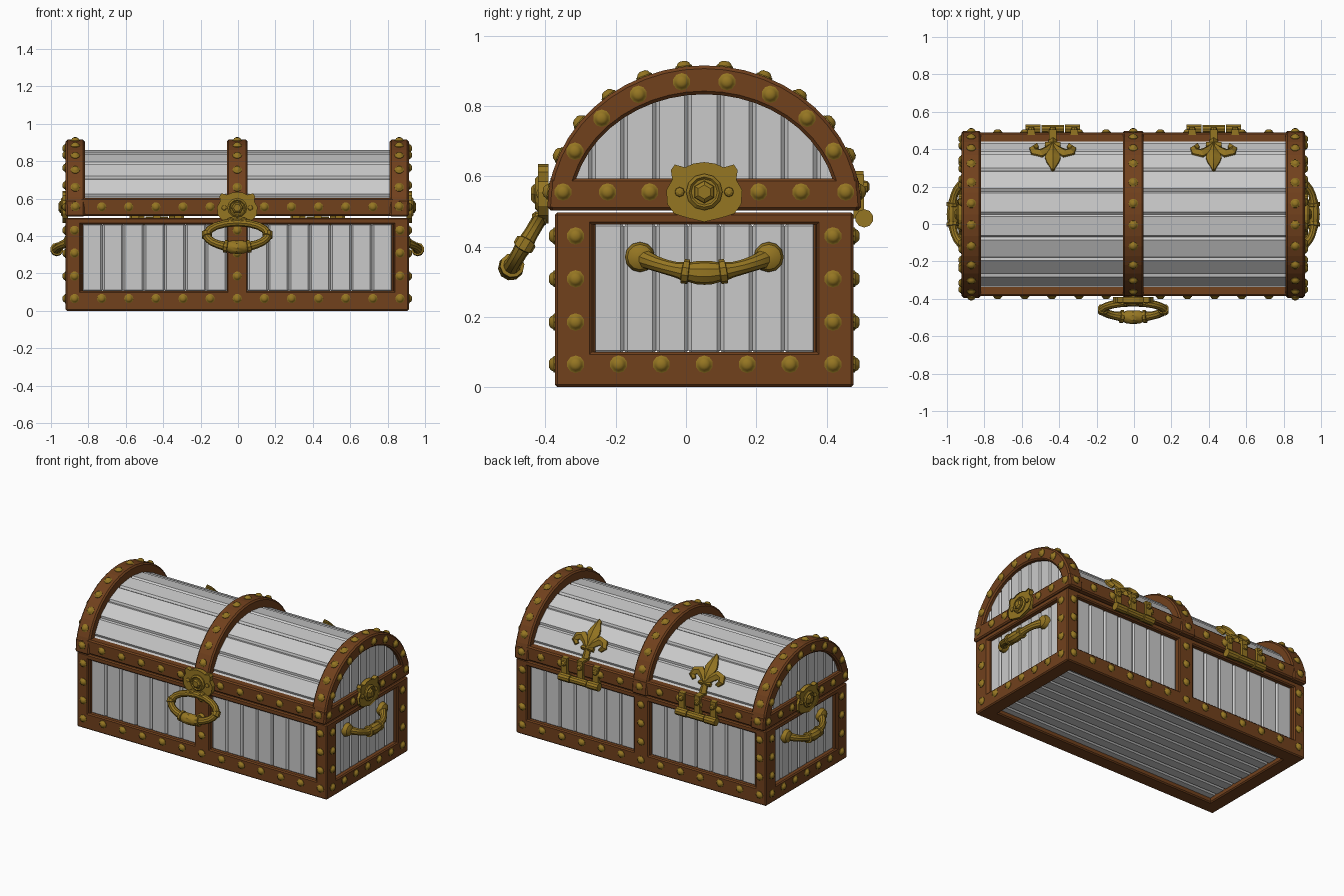
import bpy, bmesh
from math import sin, cos, pi, radians, sqrt
from mathutils import Vector

old = bpy.data.objects.get("Cube")
if old:
    bpy.data.objects.remove(old, do_unlink=True)

OFFSET = Vector((-0.004, 0.052, 0))   # body centre relative to the overall bounds
HX, HY, TOP = 0.917, 0.425, 0.497     # body half sizes and height
CZ = 0.503                            # lid base height


def material(name, rgb):
    m = bpy.data.materials.new(name)
    m.use_nodes = True
    col = (*rgb, 1)
    m.diffuse_color = col
    m.node_tree.nodes["Principled BSDF"].inputs["Base Color"].default_value = col
    return m


WOOD = material("brown wood", (0.165, 0.052, 0.012))
GREY = material("grey planks", (0.59, 0.59, 0.59))
GOLD = material("old gold", (0.3, 0.18, 0.016))


def finish(bm, name, mat, bevel=0, smooth=None):
    bmesh.ops.recalc_face_normals(bm, faces=bm.faces)
    bmesh.ops.translate(bm, verts=bm.verts, vec=OFFSET)
    me = bpy.data.meshes.new(name)
    bm.to_mesh(me)
    bm.free()
    ob = bpy.data.objects.new(name, me)
    bpy.context.collection.objects.link(ob)
    me.materials.append(mat)
    if bevel:
        b = ob.modifiers.new("Bevel", 'BEVEL')
        b.width, b.segments = bevel, 1
        b.limit_method, b.angle_limit = 'ANGLE', radians(40)
    if smooth:
        bpy.ops.object.select_all(action='DESELECT')
        ob.select_set(True)
        bpy.context.view_layer.objects.active = ob
        bpy.ops.object.shade_smooth_by_angle(angle=radians(smooth))


def skin(bm, rings):
    """Join equal rings of points into a solid; returns the last cap."""
    vs = [[bm.verts.new(p) for p in r] for r in rings]
    n = len(vs[0])
    for a, b in zip(vs, vs[1:]):
        for i in range(n):
            j = (i + 1) % n
            bm.faces.new((a[i], a[j], b[j], b[i]))
    bm.faces.new(vs[0][::-1])
    return bm.faces.new(vs[-1])


def prism(bm, pts, vec):
    pts = [Vector(p) for p in pts]
    return skin(bm, [pts, [p + Vector(vec) for p in pts]])


def box(bm, x0, x1, y0, y1, z0, z1):
    prism(bm, [(x0, y0, z0), (x1, y0, z0), (x1, y1, z0), (x0, y1, z0)], (0, 0, z1 - z0))


def lathe(bm, profile, origin, axis, sides=10):
    q = Vector((0, 0, 1)).rotation_difference(Vector(axis))
    skin(bm, [[Vector(origin) + q @ Vector((r * cos(2 * pi * i / sides), r * sin(2 * pi * i / sides), h))
               for i in range(sides)] for r, h in profile])


def tube(bm, path, profile, normal, sides=10):
    """Sweep a circle of varying radius along path(s), s from -1 to 1."""
    rings = []
    for s, r in [(-s, r) for s, r in profile[:0:-1]] + profile:
        t = (path(s + 0.01) - path(s - 0.01)).normalized()
        b = t.cross(Vector(normal)).normalized()
        n = b.cross(t)
        rings.append([path(s) + r * (cos(2 * pi * i / sides) * n + sin(2 * pi * i / sides) * b)
                      for i in range(sides)])
    skin(bm, rings)


def arc(a, b, t):
    return a * cos(t), CZ + b * sin(t)


# Body frame: corner posts, middle posts, rails
bm = bmesh.new()
for sy in (-1, 1):
    for sx in (-1, 1):
        x, y = sorted((sx * HX, sx * (HX - 0.08))), sorted((sy * HY, sy * (HY - 0.105)))
        box(bm, *x, *y, 0, TOP)
        # thin lips narrowing the panel openings
        box(bm, *sorted((sx * 0.84, sx * 0.826)), *sorted((sy * (HY - 0.008), sy * 0.38)), 0.08, 0.48)
        box(bm, *sorted((sx * (HX - 0.008), sx * 0.87)), *sorted((sy * 0.325, sy * 0.31)), 0.08, 0.48)
    box(bm, -0.056, 0.056, *sorted((sy * HY, sy * 0.37)), 0.05, TOP)
    box(bm, -0.9, 0.9, *sorted((sy * HY, sy * 0.33)), 0, 0.106)
    box(bm, -0.9, 0.9, *sorted((sy * HY, sy * 0.37)), 0.462, TOP)
    box(bm, *sorted((sy * HX, sy * 0.82)), -0.4, 0.4, 0, 0.1)
    box(bm, *sorted((sy * HX, sy * 0.86)), -0.4, 0.4, 0.462, TOP)
finish(bm, "body_frame", WOOD, 0.008)

# Body planks: long walls, end walls and floor
bm = bmesh.new()
W, E = 0.111, 0.0914
for s in (-1, 1):
    for i in range(7):
        for sx in (-1, 1):
            xs = sorted((sx * (0.055 + i * W), sx * (0.055 + (i + 1) * W)))
            box(bm, *xs, *sorted((s * 0.4, s * 0.375)), 0.1, 0.468)
        y = (i - 3.5) * E
        box(bm, *sorted((s * 0.89, s * 0.865)), y, y + E, 0.094, 0.468)
for i in range(9):
    y = (i - 4.5) * 0.08
    box(bm, -0.85, 0.85, y, y + 0.08, 0.03, 0.055)
finish(bm, "body_planks", GREY, 0.01)

# Lid straps: three arched bands
for name, x in (("lid_strap_right", -0.866), ("lid_strap_middle", 0), ("lid_strap_left", 0.866)):
    bm = bmesh.new()
    ts = [pi * i / 24 for i in range(25)]
    w = 0.051 if x else 0.056
    pts = [(x - w, *arc(0.447, 0.412, t)) for t in ts] + \
          [(x - w, *arc(0.379, 0.33, t)) for t in reversed(ts)]
    prism(bm, pts, (2 * w, 0, 0))
    finish(bm, name, WOOD, 0.009)

# Lid rim
bm = bmesh.new()
for s in (-1, 1):
    box(bm, -0.84, 0.84, *sorted((s * 0.437, s * 0.37)), 0.508, 0.602)
    box(bm, *sorted((s * HX, s * 0.86)), -0.44, 0.44, CZ, 0.594)
finish(bm, "lid_rim", WOOD, 0.008)

# Lid barrel planks
bm = bmesh.new()
for i in range(10):
    t0, t1 = pi * i / 10, pi * (i + 1) / 10
    sec = [arc(0.407, 0.357, t0), arc(0.407, 0.357, t1), arc(0.375, 0.325, t1), arc(0.375, 0.325, t0)]
    prism(bm, [(-0.83, y, max(z, 0.525)) for y, z in sec], (1.66, 0, 0))
finish(bm, "lid_planks", GREY, 0.012)

# Lid end planks, topped by the arch
bm = bmesh.new()
for s in (-1, 1):
    for i in range(9):
        y0, y1 = (i - 4.5) * E, (i - 3.5) * E
        top = [CZ + 0.05 + 0.32 * sqrt(max(0, 1 - (y / 0.4115) ** 2)) for y in (y0, y1)]
        x = s * 0.865
        prism(bm, [(x, y0, 0.53), (x, y1, 0.53), (x, y1, top[1]), (x, y0, top[0])], (s * 0.025, 0, 0))
finish(bm, "lid_end_planks", GREY, 0.01)

# Studs
bm = bmesh.new()


def stud(pos, axis):
    lathe(bm, [(0.025, -0.004), (0.025, 0.003), (0.021, 0.005), (0.017, 0.012), (0.009, 0.017)], pos, axis)


POST_Z = (0.185, 0.308, 0.43)
for s in (-1, 1):
    for i in range(-6, 7):
        stud((i * 0.145, s * HY, 0.065), (0, s, 0))
        if i % 6:
            stud((i * 0.145, s * 0.437, 0.555), (0, s, 0))
    for j in range(-3, 4):
        stud((s * HX, j * 0.122, 0.065), (s, 0, 0))
    for z in POST_Z:
        for x in (-0.87, 0, 0.87):
            stud((x, s * HY, z), (0, s, 0))
        for y in (-0.366, 0.366):
            stud((s * HX, y, z), (s, 0, 0))
    for y in (0.155, 0.275, 0.402):
        for m in (-1, 1):
            stud((s * HX, m * y, 0.555), (s, 0, 0))
    for k in range(8):
        stud((s * HX, *arc(0.413, 0.37, radians(27 + 18 * k))), (s, 0, 0))
for x in (-0.866, 0, 0.866):
    for k in range(12):
        t = radians(7.5 + 15 * k)
        stud((x, *arc(0.446, 0.411, t)), Vector((0, cos(t) / 0.447, sin(t) / 0.412)).normalized())
finish(bm, "studs", GOLD, smooth=35)

# Shield plates with hexagonal bosses
HALF = [(0, .085), (.03, .081), (.055, .07), (.084, .078), (.095, .062), (.091, .035),
        (.108, .005), (.105, -.035), (.085, -.062), (.05, -.073), (0, -.085)]
OUTLINE = HALF + [(-u, v) for u, v in HALF[-2:0:-1]]


def shield(name, origin, out):
    bm = bmesh.new()
    o, out = Vector(origin), Vector(out)
    up = Vector((0, 0, 1))
    side = up.cross(out)
    face = prism(bm, [o + u * side + v * up - out * 0.012 for u, v in OUTLINE], out * 0.03)
    bmesh.ops.inset_region(bm, faces=[face], thickness=0.011)
    bmesh.ops.translate(bm, verts=face.verts, vec=out * -0.007)
    lathe(bm, [(.052, .005), (.052, .018), (.043, .026), (.037, .02)], o, out, 12)
    lathe(bm, [(.033, .015), (.031, .03), (.02, .038)], o, out, 6)
    for m in (-1, 1):
        lathe(bm, [(.015, .005), (.013, .018), (.006, .022)], o + side * m * 0.07, out, 8)
    finish(bm, name, GOLD)


shield("front_shield", (0, -0.455, 0.55), (0, -1, 0))
shield("left_shield", (HX, 0, 0.555), (1, 0, 0))
shield("right_shield", (-HX, 0, 0.555), (-1, 0, 0))

# Side handles: sagging bails with a barrel grip
BAIL = [(0, .034), (.12, .033), (.24, .028), (.25, .035), (.34, .035), (.35, .026),
        (.45, .022), (.6, .021), (.75, .022), (.88, .025), (1, .03)]
for name, s in (("left_handle", 1), ("right_handle", -1)):
    bm = bmesh.new()
    tube(bm, lambda k: Vector((s * (0.965 - 0.075 * k ** 4), 0.18 * k, 0.325 + 0.045 * k * k)),
         BAIL, (0, 0, 1))
    for m in (-1, 1):
        lathe(bm, [(.043, -.01), (.043, .012), (.036, .028), (.018, .038)],
              (s * 0.888, m * 0.183, 0.37), (s, 0, 0), 12)
    finish(bm, name, GOLD, smooth=35)

# Front ring handle, hanging outward
bm = bmesh.new()
top, low = Vector((0, -0.472, 0.472)), Vector((0, -0.55, 0.34))
RING = [(0, .037), (.07, .035), (.1, .028), (.105, .035), (.14, .035), (.145, .025), (.22, .022), (.3, .022),
        (.38, .022), (.45, .024), (.46, .03), (.54, .03), (.55, .023), (.65, .021), (.75, .021), (.87, .021), (1, .021)]
tube(bm, lambda k: (top + low) / 2 + (low - top) / 2 * cos(pi * k) + Vector((0.163 * sin(pi * k), 0, 0)),
     RING, Vector((1, 0, 0)).cross(low - top).normalized())
for m in (-1, 1):
    lathe(bm, [(.016, 0), (.022, .012), (.022, .03), (.014, .04)], (m * 0.035, -0.45, 0.478), (0, -1, 0), 8)
finish(bm, "front_ring_handle", GOLD, smooth=35)


# Hinges with lily-shaped finials wrapped over the lid
def ribbon(bm, cx, path):
    """Ridged band on the lid; path of (across, along, half width)."""
    rings = []
    for i, (u, s, w) in enumerate(path):
        a, b = path[max(i - 1, 0)], path[min(i + 1, len(path) - 1)]
        d = Vector((b[0] - a[0], b[1] - a[1])).normalized()
        ring = []
        for k, h in ((-1, -0.02), (-1, 0.01), (0, 0.026), (1, 0.01), (1, -0.02)):
            t = (s + k * w * d.x) / 0.41
            ring.append((cx + u - k * w * d.y, *arc(0.405 + h, 0.355 + h, t)))
        rings.append(ring)
    skin(bm, rings)


SIDE = [(0, .19, .014), (.03, .235, .024), (.065, .265, .03), (.095, .255, .026), (.106, .225, .019), (.085, .2, .012)]
for name, cx in (("hinge_right", -0.43), ("hinge_left", 0.43)):
    bm = bmesh.new()
    for x, half in ((-0.105, 0.04), (0, 0.06), (0.105, 0.04)):
        r = 0.026 if x else 0.023
        lathe(bm, [(r, 0), (r, 2 * half)], (cx + x - half, 0.455, 0.48), (1, 0, 0), 10)
    for x in (-0.115, 0, 0.115):
        box(bm, cx + x - 0.02, cx + x + 0.02, 0.425, 0.454, 0.48, 0.605)
        lathe(bm, [(.018, 0), (.016, .01), (.008, .016)], (cx + x, 0.454, 0.57), (0, 1, 0), 8)
    box(bm, cx - 0.02, cx + 0.02, 0.37, 0.453, 0.595, 0.615)
    ribbon(bm, cx, [(0, .1, .024), (0, .15, .022), (0, .21, .018)])
    ribbon(bm, cx, [(0, .19, .014), (0, .25, .027), (0, .3, .042), (0, .335, .033), (0, .395, .004)])
    ribbon(bm, cx, [(-.042, .19, .013), (0, .19, .018), (.042, .19, .013)])
    for m in (-1, 1):
        ribbon(bm, cx, [(m * u, s, w) for u, s, w in SIDE])
    finish(bm, name, GOLD, smooth=30)
